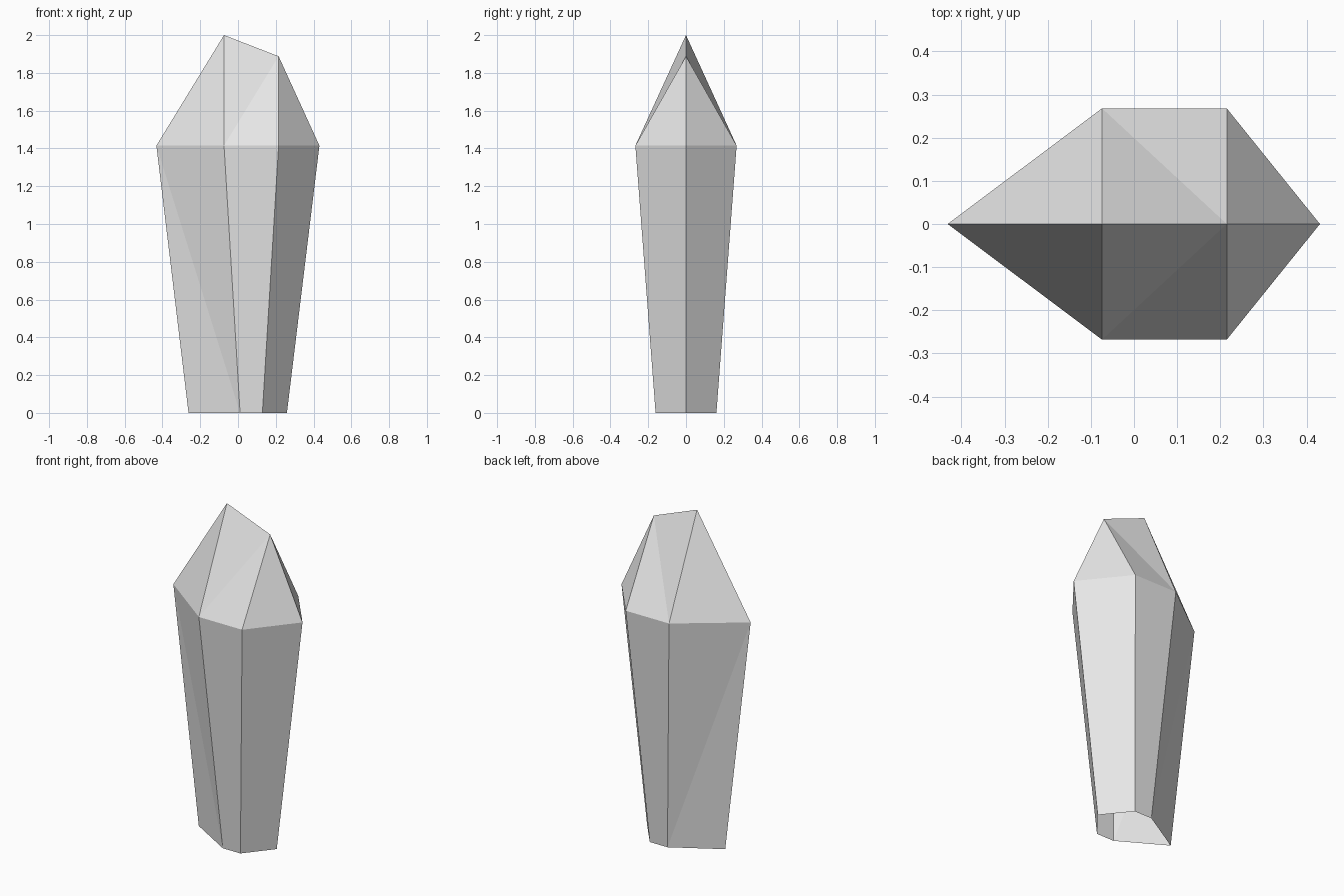
import bpy
import bmesh

default = bpy.data.objects.get("Cube")
if default:
    bpy.data.objects.remove(default, do_unlink=True)

# Plain pale grey stone
stone = bpy.data.materials.new("pale_grey")
stone.use_nodes = True
grey = (0.8, 0.8, 0.8, 1.0)
stone.diffuse_color = grey
stone.node_tree.nodes["Principled BSDF"].inputs["Base Color"].default_value = grey

bm = bmesh.new()


def ring(left, mid_left, mid_right, right, depth, z):
    """Half of a hexagonal ring, from the left point round the front to the right point."""
    points = [(left, 0), (mid_left, -depth), (mid_right, -depth), (right, 0)]
    return [bm.verts.new((x, y, z)) for x, y in points]


# Front half: tapered shaft (open underneath) and the slanted ridge on top
base = ring(-0.262, 0.011, 0.129, 0.259, 0.161, 0)
girdle = ring(-0.432, -0.074, 0.215, 0.431, 0.268, 1.415)
peak = bm.verts.new((-0.074, 0, 2))
low_peak = bm.verts.new((0.215, 0, 1.888))

faces = [
    # shaft, with the twisted side split along its crease
    (base[0], base[1], girdle[0]),
    (base[1], girdle[1], girdle[0]),
    (base[1], base[2], girdle[2], girdle[1]),
    (base[2], base[3], girdle[3], girdle[2]),
    # crown
    (girdle[0], girdle[1], peak),
    (girdle[1], low_peak, peak),
    (girdle[1], girdle[2], low_peak),
    (girdle[2], girdle[3], low_peak),
]
for corners in faces:
    bm.faces.new(corners)

# Back half mirrors the front
bmesh.ops.mirror(bm, geom=bm.verts[:] + bm.edges[:] + bm.faces[:],
                 axis='Y', merge_dist=0.001)
bmesh.ops.remove_doubles(bm, verts=bm.verts[:], dist=0.001)
bmesh.ops.recalc_face_normals(bm, faces=bm.faces[:])

mesh = bpy.data.meshes.new("crystal")
bm.to_mesh(mesh)
bm.free()
mesh.materials.append(stone)
crystal = bpy.data.objects.new("crystal", mesh)
bpy.context.collection.objects.link(crystal)
